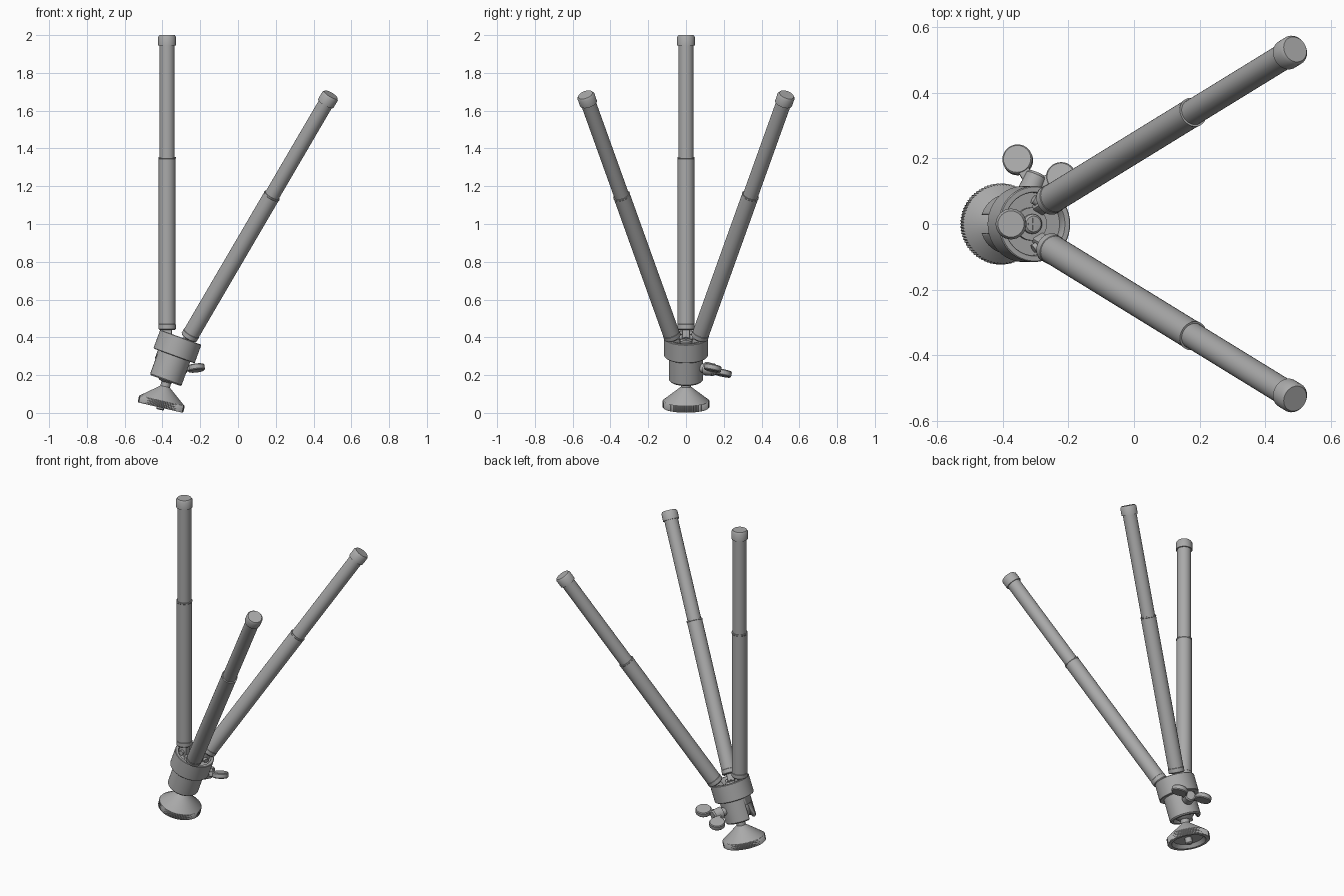
import bpy, bmesh, math
from mathutils import Matrix, Vector

if "Cube" in bpy.data.objects:
    bpy.data.objects.remove(bpy.data.objects["Cube"])

grey = bpy.data.materials.new("satin_grey")
grey.diffuse_color = (0.4, 0.4, 0.4, 1)
grey.use_nodes = True
grey.node_tree.nodes["Principled BSDF"].inputs["Base Color"].default_value = grey.diffuse_color


def frame(origin, z_dir, x_hint):
    """Matrix at origin whose z follows z_dir and x is close to x_hint."""
    z = Vector(z_dir).normalized()
    y = z.cross(Vector(x_hint)).normalized()
    x = y.cross(z)
    m = Matrix((x, y, z)).transposed().to_4x4()
    m.translation = Vector(origin)
    return m


def finish(name, bm, m):
    bmesh.ops.recalc_face_normals(bm, faces=bm.faces)
    me = bpy.data.meshes.new(name)
    bm.to_mesh(me)
    bm.free()
    me.materials.append(grey)
    ob = bpy.data.objects.new(name, me)
    bpy.context.collection.objects.link(ob)
    ob.matrix_world = m
    bpy.context.view_layer.objects.active = ob
    ob.select_set(True)
    bpy.ops.object.shade_smooth_by_angle(angle=math.radians(35))
    ob.select_set(False)
    return ob


def lathe(name, profile, m, segs=40, knurl=0.0, knurl_from=9.0):
    """Revolve (radius, height) points around z; radius 0 ends become poles."""
    bm = bmesh.new()
    rings = []
    for r, h in profile:
        if r == 0:
            rings.append([bm.verts.new((0, 0, h))] * segs)
            continue
        ring = []
        for i in range(segs):
            a = 2 * math.pi * i / segs
            q = r - knurl * (i % 2) if r >= knurl_from else r
            ring.append(bm.verts.new((q * math.cos(a), q * math.sin(a), h)))
        rings.append(ring)
    for lo, hi in zip(rings, rings[1:]):
        for i in range(segs):
            j = (i + 1) % segs
            quad = list(dict.fromkeys((lo[i], lo[j], hi[j], hi[i])))
            bm.faces.new(quad)
    return finish(name, bm, m)


def box(name, size, m, bevel=0.0):
    bm = bmesh.new()
    bmesh.ops.create_cube(bm, size=1, matrix=Matrix.Diagonal((*size, 1)))
    if bevel:
        bmesh.ops.bevel(bm, geom=bm.edges[:], offset=bevel, segments=2,
                        profile=0.5, affect='EDGES')
    return finish(name, bm, m)


# Head frame: the whole head leans 20 degrees towards +x
tilt = math.radians(20)
head = Matrix.Translation((-0.386, 0, 0.172)) @ Matrix.Rotation(tilt, 4, 'Y')
T = Matrix.Translation

# Socket body with hollow mouth, and the wider collar with its recess
body = lathe("socket_body", [(0, 0.02), (0.06, 0.02), (0.072, 0), (0.085, 0), (0.091, 0.007),
                             (0.091, 0.15), (0, 0.15)], head, 48)
lathe("collar", [(0, 0.138), (0.113, 0.138), (0.116, 0.141), (0.116, 0.24), (0.113, 0.243),
                 (0.098, 0.243), (0.096, 0.24), (0.096, 0.2), (0, 0.2)], head, 48)

# Drop notch in the side of the socket
bm = bmesh.new()
bmesh.ops.create_cube(bm, size=1, matrix=T((-0.09, 0, 0.02)) @ Matrix.Diagonal((0.09, 0.056, 0.14, 1)))
cutter = finish("notch_cutter", bm, head)
cutter.hide_render = True
cutter.hide_viewport = True
cut = body.modifiers.new("notch", 'BOOLEAN')
cut.object = cutter
cut.solver = 'EXACT'

# Centre screw with a cross head
lathe("centre_boss", [(0.05, 0.195), (0.05, 0.215), (0.03, 0.215), (0.03, 0.226),
                      (0.024, 0.233), (0, 0.235)], head, 32)
for k in range(2):
    box("screw_cross", (0.036, 0.007, 0.006), head @ T((0, 0, 0.234)) @ Matrix.Rotation(k * math.pi / 2, 4, 'Z'))

# Ball, neck, cone and knurled mounting plate, leaning a little less than the head
plate = T((-0.411, 0, 0.028)) @ Matrix.Rotation(math.radians(13), 4, 'Y')
lathe("mounting_plate", [(0, 0.025), (0.085, 0.022), (0.1, 0), (0.12, 0), (0.124, 0.004),
                         (0.124, 0.036), (0.119, 0.04), (0.03, 0.11), (0.026, 0.114),
                         (0.026, 0.15), (0, 0.15)], plate, 160, 0.005, 0.122)
lathe("ball", [(0.068 * math.sin(math.pi * i / 16) if 0 < i < 16 else 0,
                0.2 - 0.068 * math.cos(math.pi * i / 16)) for i in range(17)], plate, 32)
lathe("mounting_stud", [(0, -0.012), (0.017, -0.012), (0.021, -0.007), (0.021, 0.03)], plate, 24)

# Wing screw: a stem out of the body and two round ears
u = Vector((0.397, 0.906, -0.145)).normalized()
w = Vector((-0.93, 0.3, -0.17))
w = (w - u * w.dot(u)).normalized()
n = u.cross(w)
mid = Vector((-0.29, 0.165, 0.225))
lathe("wing_stem", [(0, -0.12), (0.024, -0.12), (0.024, -0.075), (0.036, -0.07),
                    (0.033, -0.02), (0.026, -0.012), (0, -0.01)], frame(mid, u, w), 28)
for side in (-1, 1):
    c = mid + w * side * 0.073 + u * 0.004
    lathe("wing_ear", [(0, -0.016), (0.042, -0.016), (0.046, -0.011), (0.046, 0.011),
                       (0.042, 0.016), (0, 0.016)], frame(c, n, w), 32)
    start = mid - u * 0.045 + w * side * 0.008
    d = c - start
    box("wing_arm", (d.length, 0.036, 0.028), frame((start + c) / 2, n, d), 0.005)

# Three telescopic legs, hinged inside the collar and splayed 20 degrees
for k in range(3):
    az = math.radians(180 + 120 * k)
    m = head @ Matrix.Rotation(az, 4, 'Z') @ T((0.068, 0, 0.218)) @ Matrix.Rotation(tilt, 4, 'Y')
    lathe("leg_lower_tube", [(0, 0.04), (0.041, 0.04), (0.046, 0.045), (0.046, 0.068), (0.0445, 0.07),
                             (0.0445, 0.945), (0.046, 0.947), (0.046, 0.954), (0.039, 0.954)], m, 32)
    lathe("leg_upper_tube", [(0.04, 0.94), (0.04, 1.55)], m, 32)
    lathe("leg_foot_cap", [(0.039, 1.545), (0.047, 1.545), (0.047, 1.59), (0.04, 1.6), (0, 1.6)], m, 32)
    box("leg_hinge_tab", (0.05, 0.04, 0.09), m @ T((0, 0, 0.01)), 0.006)
    lathe("leg_hinge_pin", [(0, -0.034), (0.014, -0.034), (0.014, 0.034), (0, 0.034)],
          m @ Matrix.Rotation(math.pi / 2, 4, 'X'), 16)
